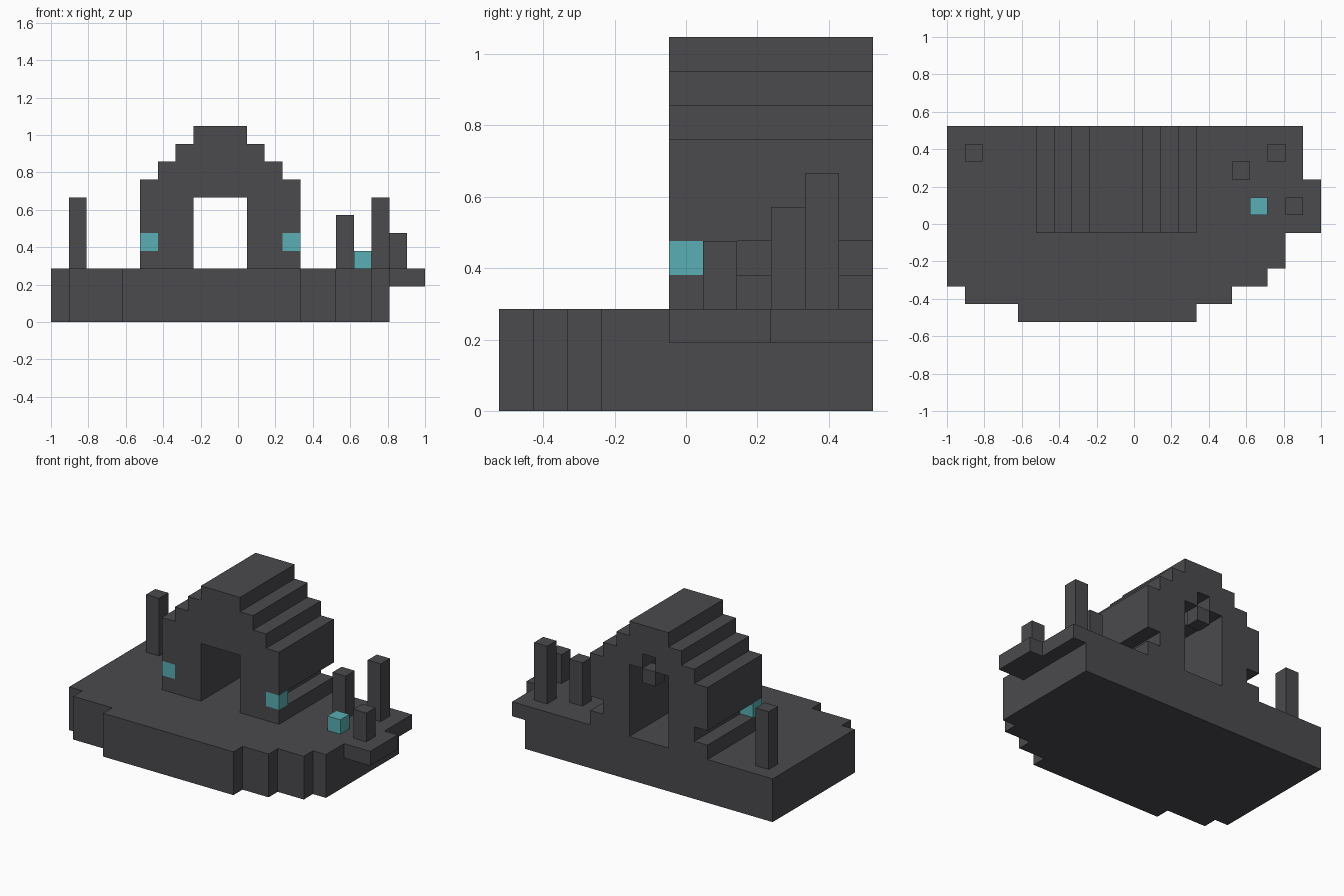
import bpy
import bmesh
from mathutils import Vector

cube = bpy.data.objects.get("Cube")
if cube:
    bpy.data.objects.remove(cube, do_unlink=True)

U = 2 / 21                          # one grid cell
ORIGIN = Vector((-10.5, -5.5, 0))   # corner of the grid, in cells


def material(name, rgb):
    mat = bpy.data.materials.new(name)
    mat.use_nodes = True
    mat.diffuse_color = (*rgb, 1)
    mat.node_tree.nodes["Principled BSDF"].inputs["Base Color"].default_value = (*rgb, 1)
    return mat


STONE = material("dark stone", (0.069, 0.067, 0.075))
GLOW = material("teal glow", (0.098, 0.429, 0.456))


def prism(name, points, direction, mat=STONE):
    """Extrude a flat outline, given in grid cells, along a direction."""
    bm = bmesh.new()
    face = bm.faces.new([bm.verts.new((Vector(p) + ORIGIN) * U) for p in points])
    moved = bmesh.ops.extrude_face_region(bm, geom=[face], use_keep_orig=True)["geom"]
    verts = [v for v in moved if isinstance(v, bmesh.types.BMVert)]
    bmesh.ops.translate(bm, verts=verts, vec=Vector(direction) * U)
    bmesh.ops.recalc_face_normals(bm, faces=bm.faces[:])
    mesh = bpy.data.meshes.new(name)
    bm.to_mesh(mesh)
    bm.free()
    mesh.materials.append(mat)
    obj = bpy.data.objects.new(name, mesh)
    bpy.context.collection.objects.link(obj)
    return obj


def slab(name, outline, z0, z1):
    return prism(name, [(x, y, z0) for x, y in outline], (0, 0, z1 - z0))


def block(name, x, y, z, height=1, mat=STONE):
    """Column one cell wide."""
    square = [(x, y, z), (x + 1, y, z), (x + 1, y + 1, z), (x, y + 1, z)]
    return prism(name, square, (0, 0, height), mat)


# Platform with a stepped front edge, and a thin ledge on its left side
slab("platform", [(4, 0), (14, 0), (14, 1), (16, 1), (16, 2), (18, 2), (18, 3),
                  (19, 3), (19, 11), (0, 11), (0, 2), (1, 2), (1, 1), (4, 1)], 0, 3)
slab("side_ledge", [(19, 5), (21, 5), (21, 8), (20, 8), (20, 11), (19, 11)], 2, 3)

# Building: mirrored stepped profile with a side groove and a doorway
OUTER = [(1.5, 3), (4.5, 3), (4.5, 4), (3.5, 4), (3.5, 5), (4.5, 5), (4.5, 8),
         (3.5, 8), (3.5, 9), (2.5, 9), (2.5, 10), (1.5, 10), (1.5, 11)]


def hall(name, doorway, y0, y1):
    half = doorway + OUTER
    full = half + [(-x, z) for x, z in reversed(half)]
    prism(name, [(9.5 + x, y0, z) for x, z in full], (0, y1 - y0, 0))


hall("front_wall", [(1.5, 7)], 5, 6)
hall("rear_hall", [(0.5, 9), (0.5, 8), (1.5, 8)], 6, 11)
block("door_hanging_block", 9, 10, 7)

# Glowing blocks
for name, x, y, z in (("right_wall_lamp", 5, 5, 4), ("left_wall_lamp", 13, 5, 4),
                      ("ground_lamp", 17, 6, 3)):
    block(name, x, y, z, mat=GLOW)

# Free-standing posts
for name, x, y, height in (("right_post", 1, 9, 4), ("inner_left_post", 16, 8, 3),
                           ("rear_left_post", 18, 9, 4), ("ledge_post", 19, 6, 2)):
    block(name, x, y, 3, height)
